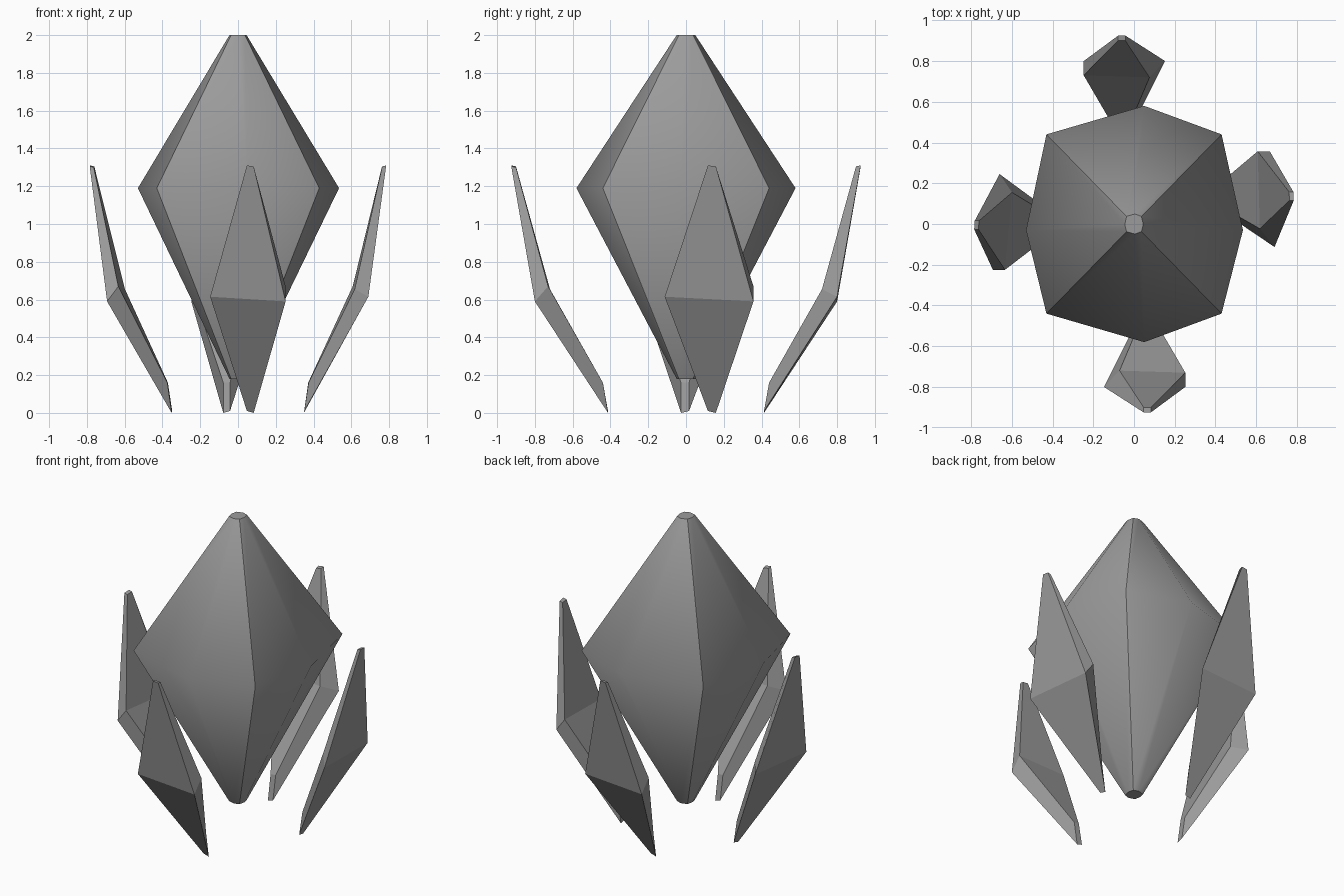
import bpy
import bmesh

if "Cube" in bpy.data.objects:
    bpy.data.objects.remove(bpy.data.objects["Cube"])

stone = bpy.data.materials.new("grey_crystal")
stone.diffuse_color = (0.33, 0.33, 0.33, 1)
stone.use_nodes = True
stone.node_tree.nodes["Principled BSDF"].inputs["Base Color"].default_value = stone.diffuse_color


def finish(bm, name):
    bmesh.ops.recalc_face_normals(bm, faces=bm.faces)
    mesh = bpy.data.meshes.new(name)
    bm.to_mesh(mesh)
    bm.free()
    mesh.materials.append(stone)
    obj = bpy.data.objects.new(name, mesh)
    bpy.context.collection.objects.link(obj)


# Central crystal: eight-sided waist tapering to small caps
waist = [(0.43, 0.44), (0.05, 0.58), (-0.43, 0.44), (-0.53, -0.03),
         (-0.43, -0.44), (0.05, -0.58), (0.43, -0.44), (0.535, -0.03)]
bm = bmesh.new()
rings = [[bm.verts.new((x * s, y * s, z)) for x, y in waist]
         for z, s in ((0.18, 0.085), (1.19, 1.0), (2.0, 0.085))]
for low, high in zip(rings, rings[1:]):
    for i in range(8):
        j = (i + 1) % 8
        bm.faces.new((low[i], low[j], high[j], high[i])).smooth = True
        if i % 2 == 0:  # crisp ridges on the four corners only
            bm.edges.get((low[i], high[i])).smooth = False
for ring in (rings[0], rings[2]):
    for edge in bm.faces.new(ring).edges:
        edge.smooth = False
finish(bm, "central_crystal")

# Shard outline as (sideways, outward, height), outer then inner side
outer = [(-0.021, 0.925, 1.31), (0.021, 0.925, 1.305), (0.22, 0.80, 0.59),
         (0.021, 0.413, 0.0), (-0.021, 0.413, 0.01), (-0.25, 0.80, 0.615)]
inner = [(-0.021, 0.90, 1.305), (0.021, 0.90, 1.30), (0.22, 0.73, 0.67),
         (0.021, 0.44, 0.16), (-0.021, 0.44, 0.16), (-0.16, 0.72, 0.655)]


def shard(name, place):
    bm = bmesh.new()
    out, inn = [[bm.verts.new((*place(t, r), z)) for t, r, z in side]
                for side in (outer, inner)]
    for side in (out, inn):
        bm.faces.new((side[0], side[1], side[2], side[5]))
        bm.faces.new((side[5], side[2], side[3], side[4]))
    for i in range(6):
        j = (i + 1) % 6
        bm.faces.new((out[i], out[j], inn[j], inn[i]))
    finish(bm, name)


# Four shards around the crystal
shard("front_shard", lambda t, r: (0.065 + 0.85 * t, -r))
shard("back_shard", lambda t, r: (-0.06 - 0.85 * t, r))
shard("right_shard", lambda t, r: (0.847 * r - 0.05 * t, 0.137 + t))
shard("left_shard", lambda t, r: (-0.847 * r - 0.07 * t, -0.005 - t))
